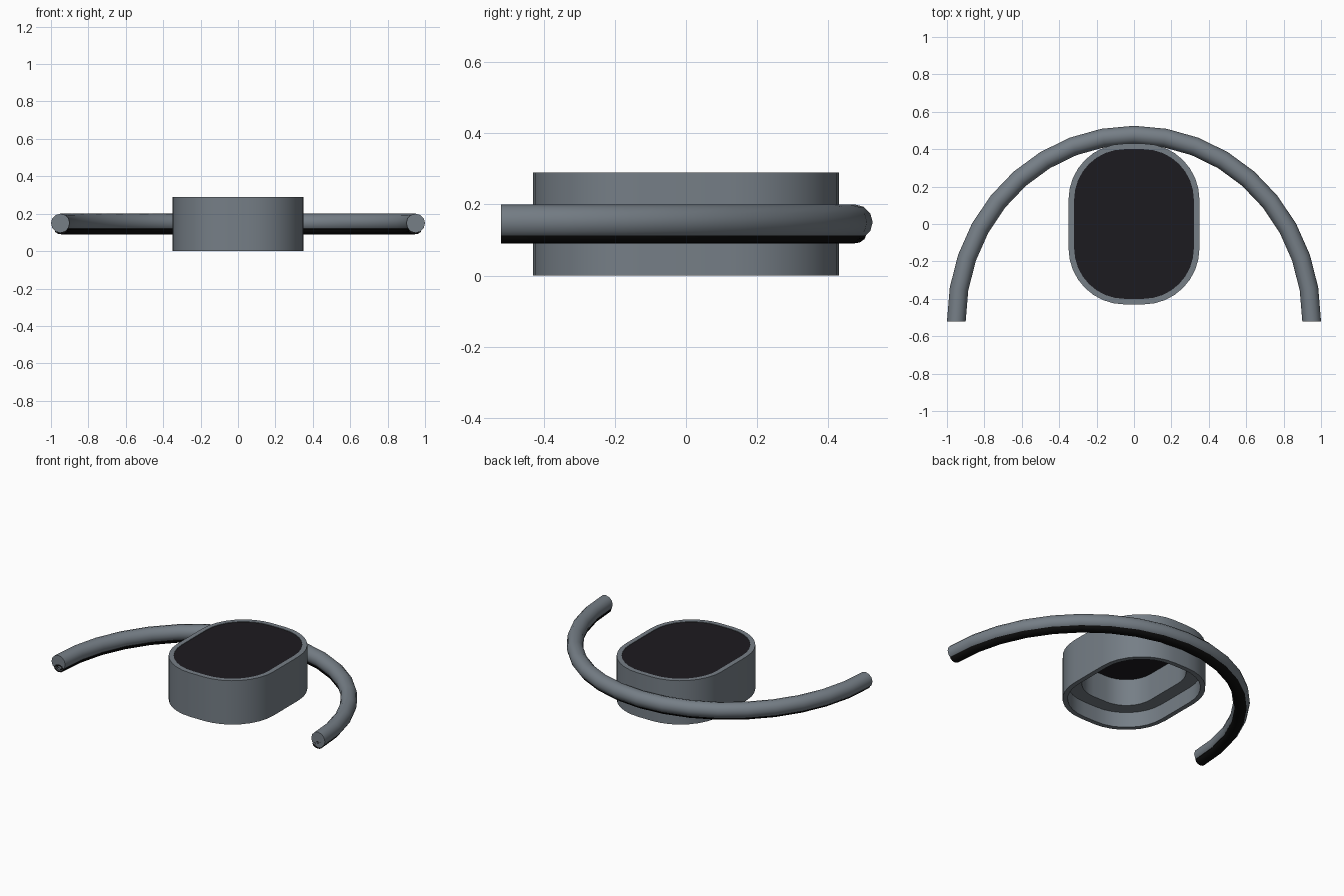
import bpy, bmesh
from math import sin, cos, pi, radians
from mathutils import Vector

if "Cube" in bpy.data.objects:
    bpy.data.objects.remove(bpy.data.objects["Cube"])


def material(name, rgb):
    m = bpy.data.materials.new(name)
    m.diffuse_color = (*rgb, 1)
    m.use_nodes = True
    m.node_tree.nodes["Principled BSDF"].inputs["Base Color"].default_value = m.diffuse_color
    return m


def skin(name, rings, wrap=False, mat=None, angle=30):
    """Join equal-length rings with quads; wrap the last to the first, or cap both ends."""
    bm = bmesh.new()
    loops = [[bm.verts.new(p) for p in ring] for ring in rings]
    n = len(loops[0])
    pairs = list(zip(loops, loops[1:]))
    if wrap:
        pairs.append((loops[-1], loops[0]))
    else:
        bm.faces.new(loops[0])
        bm.faces.new(loops[-1])
    for a, b in pairs:
        for i in range(n):
            j = (i + 1) % n
            bm.faces.new((a[i], a[j], b[j], b[i]))
    bmesh.ops.recalc_face_normals(bm, faces=bm.faces)
    me = bpy.data.meshes.new(name)
    bm.to_mesh(me)
    bm.free()
    ob = bpy.data.objects.new(name, me)
    bpy.context.collection.objects.link(ob)
    if mat:
        me.materials.append(mat)
    bpy.ops.object.select_all(action='DESELECT')
    ob.select_set(True)
    bpy.context.view_layer.objects.active = ob
    bpy.ops.object.shade_smooth_by_angle(angle=radians(angle))
    return ob


def outline(inset, z, steps=8):
    """Rounded rectangle outline of the housing, shrunk by inset."""
    r = 0.30 - inset
    pts = []
    for q, (sx, sy) in enumerate([(1, 1), (-1, 1), (-1, -1), (1, -1)]):
        for k in range(steps + 1):
            a = (q + k / steps) * pi / 2
            pts.append(Vector((sx * 0.05 + r * cos(a), sy * 0.13 + r * sin(a), z)))
    return pts


def arc_sweep(name, rx, ry, rz, z, sides, mat=None):
    """Sweep an oval section along the half ellipse of the band."""
    rings = []
    steps = 18
    for i in range(steps + 1):
        t = pi * i / steps
        c = Vector((rx[0] * cos(t), -0.52 + ry * sin(t), z))
        out = Vector((cos(t) / rx[0], sin(t) / ry, 0)).normalized()
        rings.append([c + out * rx[1] * cos(2 * pi * k / sides)
                      + Vector((0, 0, rz * sin(2 * pi * k / sides)))
                      for k in range(sides)])
    return skin(name, rings, mat=mat, angle=40)


grey = material("grey_metal", (0.18, 0.21, 0.24))
dark = material("dark_glass", (0.012, 0.011, 0.014))
black = material("black_liner", (0.004, 0.004, 0.004))

# Hollow housing with a recess and ledge underneath
profile = [(0, 0), (0, 0.29), (0.03, 0.29), (0.03, 0.275),
           (0.115, 0.275), (0.115, 0.10), (0.03, 0.10), (0.03, 0)]
skin("housing", [outline(i, z) for i, z in profile], wrap=True, mat=grey)

# Dark panel set just below the rim
skin("top_panel", [outline(0.03, 0.275), outline(0.03, 0.287)], mat=dark)

# Round band and the dark liner sunk into its underside
arc_sweep("band", (0.95, 0.05), 0.995, 0.05, 0.15, 12, grey)
arc_sweep("band_liner", (0.946, 0.036), 0.991, 0.025, 0.115, 12, black)
